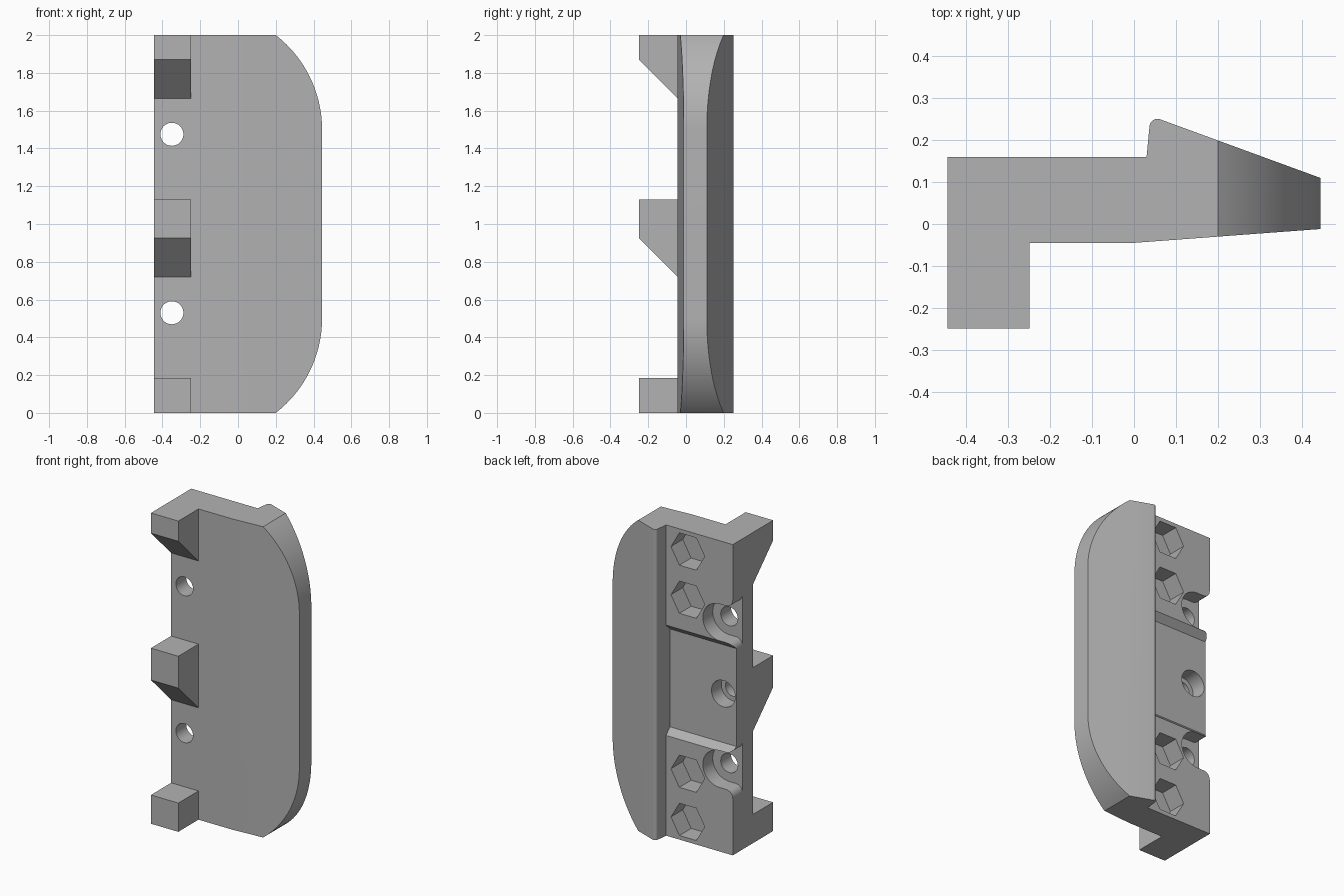
import bpy, bmesh, math

if "Cube" in bpy.data.objects:
    bpy.data.objects.remove(bpy.data.objects["Cube"], do_unlink=True)

grey = bpy.data.materials.new("plain_grey")
grey.use_nodes = True
colour = (0.45, 0.45, 0.45, 1)
grey.diffuse_color = colour
grey.node_tree.nodes["Principled BSDF"].inputs["Base Color"].default_value = colour

# Placement of a flat profile (a, b) pushed along one axis by h
PLACE = {
    "X": lambda a, b, h: (h, a, b),
    "Y": lambda a, b, h: (a, h, b),
    "Z": lambda a, b, h: (a, b, h),
}


def prism(name, points, axis, lo, hi):
    """Extrude a closed profile along an axis."""
    bm = bmesh.new()
    ends = [[bm.verts.new(PLACE[axis](a, b, h)) for a, b in points] for h in (lo, hi)]
    bm.faces.new(ends[0])
    bm.faces.new(ends[1])
    n = len(points)
    for i in range(n):
        j = (i + 1) % n
        bm.faces.new((ends[0][i], ends[0][j], ends[1][j], ends[1][i]))
    bmesh.ops.recalc_face_normals(bm, faces=bm.faces)
    mesh = bpy.data.meshes.new(name)
    bm.to_mesh(mesh)
    bm.free()
    mesh.materials.append(grey)
    obj = bpy.data.objects.new(name, mesh)
    bpy.context.collection.objects.link(obj)
    return obj


def arc(cx, cy, r, start, end, steps):
    """Points along an arc, angles in degrees."""
    angles = [math.radians(start + (end - start) * i / steps) for i in range(steps + 1)]
    return [(cx + r * math.cos(t), cy + r * math.sin(t)) for t in angles]


def circle(cx, cy, r, sides):
    return arc(cx, cy, r, 0, 360, sides)[:-1]


def combine(target, tool, operation):
    """Apply a boolean and discard the tool."""
    tool.hide_render = True
    mod = target.modifiers.new(operation, "BOOLEAN")
    mod.operation = operation
    mod.solver = "EXACT"
    mod.object = tool
    bpy.context.view_layer.objects.active = target
    bpy.ops.object.modifier_apply(modifier=mod.name)
    bpy.data.objects.remove(tool, do_unlink=True)


SIDE, BACK, FRONT = 0.445, 0.16, -0.045
HOLE_X = -0.35

# Plate with a tapering grip and a rounded finger ridge
section = [(-SIDE, FRONT), (0, FRONT), (SIDE, -0.012), (SIDE, 0.11)]
section += arc(0.056, 0.232, 0.019, 70, 175, 8)
section += [(0.03, BACK), (-SIDE, BACK)]
body = prism("grip_plate", section, "Z", 0, 2)

# Rounded outer corners of the grip
r = 0.633
sweep = math.degrees(math.asin(0.5 / r))
outline = [(-1, 0)] + arc(SIDE - r, 0.5, r, -sweep, 0, 24)
outline += arc(SIDE - r, 1.5, r, 0, sweep, 24) + [(-1, 2)]
combine(body, prism("grip_outline", outline, "Y", -1, 1), "INTERSECT")

# Front lugs, the upper two with sloped undersides
lug_y, root = -0.25, 0.0
for top, rise in ((2, 0.13), (1.13, 0.205)):
    z = top - rise
    drop = root - lug_y
    lug = [(lug_y, z), (lug_y, top), (root, top), (root, z - drop), ]
    # the slope stops at the plate face
    lug[3:] = [(root, z - (FRONT - lug_y)), (FRONT, z - (FRONT - lug_y))]
    combine(body, prism("lug", lug, "X", -SIDE, -0.25), "UNION")
foot = [(lug_y, 0), (root, 0), (root, 0.185), (lug_y, 0.185)]
combine(body, prism("lug", foot, "X", -SIDE, -0.25), "UNION")

# Shallow chamfered recess across the back
floor = BACK - 0.04
recess = [(0.2, 0.605), (floor, 0.685), (floor, 1.315), (0.2, 1.395)]
combine(body, prism("recess", recess, "X", -0.6, 0.03), "DIFFERENCE")

# Screw holes with counterbores opening to the side through rounded lips
bore, lip = 0.118, 0.047
for z in (0.53, 1.475):
    pocket = arc(HOLE_X, z, bore, -90, 90, 24)
    pocket += arc(-SIDE + lip, z + bore + lip, lip, 270, 180, 8)
    pocket += [(-0.6, z + bore + lip), (-0.6, z - bore - lip)]
    pocket += arc(-SIDE + lip, z - bore - lip, lip, 180, 90, 8)
    combine(body, prism("counterbore", pocket, "Y", 0.06, 0.4), "DIFFERENCE")
    combine(body, prism("screw_hole", circle(HOLE_X, z, 0.061, 32), "Y", -0.4, 0.4), "DIFFERENCE")

# Stepped blind hole in the middle
for radius, depth in ((0.085, 0.02), (0.055, -0.15)):
    combine(body, prism("blind_hole", circle(HOLE_X, 1, radius, 32), "Y", depth, 0.4), "DIFFERENCE")

# Hexagonal nut pockets
for z in (0.13, 0.44, 1.56, 1.87):
    combine(body, prism("nut_pocket", circle(-0.125, z, 0.12, 6), "Y", 0.04, 0.4), "DIFFERENCE")

# Smooth curves, sharp edges
bpy.ops.object.select_all(action="DESELECT")
body.select_set(True)
bpy.context.view_layer.objects.active = body
bpy.ops.object.shade_smooth_by_angle(angle=math.radians(25))
